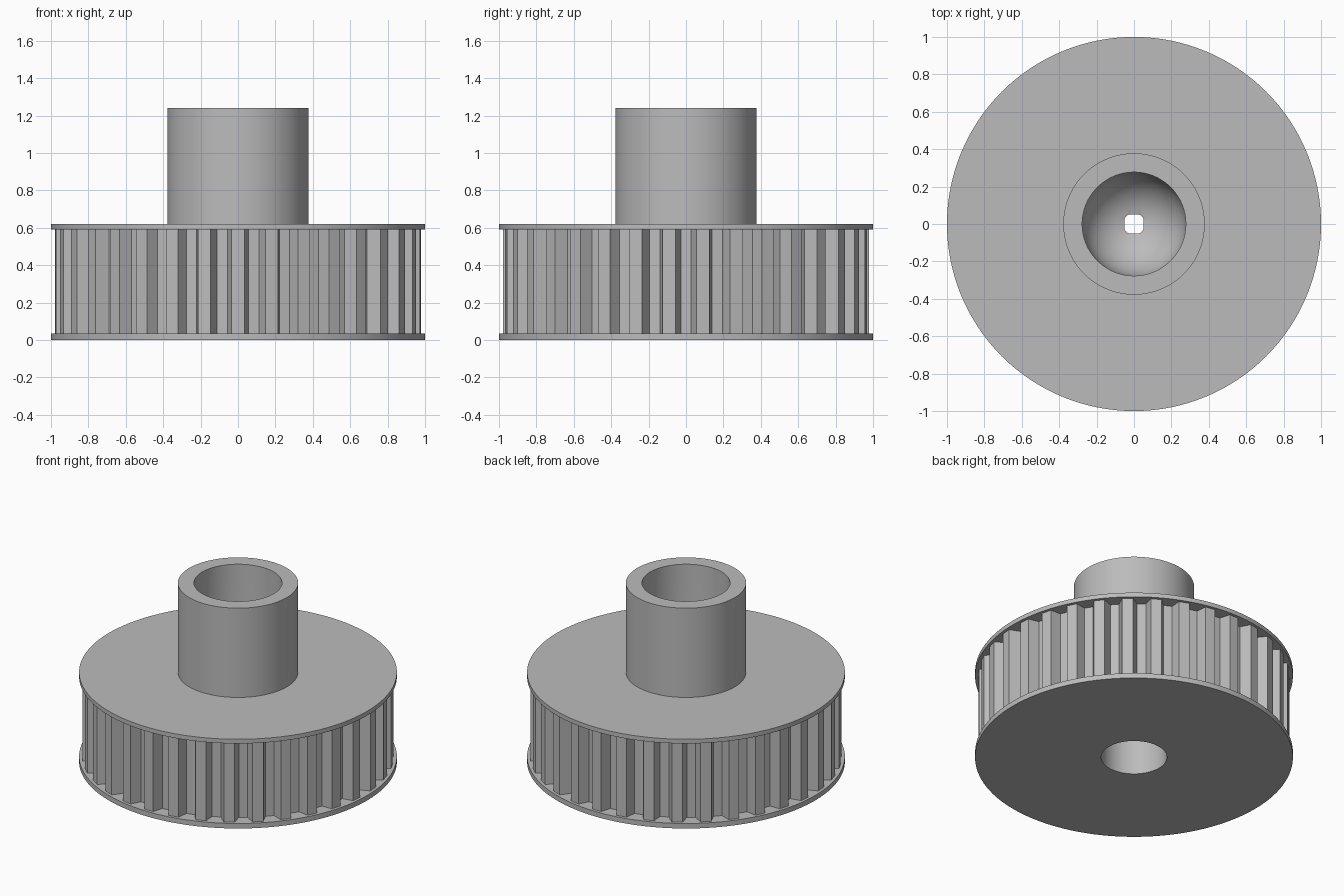
import bpy, bmesh, math

cube = bpy.data.objects.get("Cube")
if cube:
    bpy.data.objects.remove(cube, do_unlink=True)

GREY = (0.5, 0.5, 0.5, 1)
metal = bpy.data.materials.new("plain grey")
metal.use_nodes = True
metal.diffuse_color = GREY
metal.node_tree.nodes["Principled BSDF"].inputs["Base Color"].default_value = GREY

SEGMENTS = 128
TEETH = 34
FLANGE_R, HUB_R, BORE_R, LOWER_R = 1.0, 0.378, 0.277, 0.207
TIP_R, ROOT_R, CORE_R = 0.98, 0.91, 0.8
LOW_TOP, HIGH_BOTTOM, HIGH_TOP, HUB_TOP = 0.035, 0.59, 0.62, 1.24
CUP_Z, LOWER_DEPTH, SQUARE = 0.68, 0.32, 0.05


def finish(name, bm):
    bmesh.ops.recalc_face_normals(bm, faces=bm.faces)
    mesh = bpy.data.meshes.new(name)
    bm.to_mesh(mesh)
    bm.free()
    mesh.materials.append(metal)
    obj = bpy.data.objects.new(name, mesh)
    bpy.context.collection.objects.link(obj)
    bpy.ops.object.select_all(action="DESELECT")
    obj.select_set(True)
    bpy.context.view_layer.objects.active = obj
    bpy.ops.object.shade_smooth_by_angle(angle=math.radians(20))
    return obj


def ring(bm, radius, z, square=False):
    verts = []
    for i in range(SEGMENTS):
        a = math.tau * i / SEGMENTS
        c, s = math.cos(a), math.sin(a)
        r = radius / max(abs(c), abs(s)) if square else radius
        verts.append(bm.verts.new((r * c, r * s, z)))
    return verts


def bridge(bm, loops):
    """Join each closed loop to the next, and the last to the first."""
    for a, b in zip(loops, loops[1:] + loops[:1]):
        n = len(a)
        for i in range(n):
            j = (i + 1) % n
            bm.faces.new((a[i], a[j], b[j], b[i]))


# Body: two flanges, hub, round-bottomed upper bore, square hole, lower bore
profile = [(LOWER_R, 0), (FLANGE_R, 0), (FLANGE_R, LOW_TOP), (CORE_R, LOW_TOP),
           (CORE_R, HIGH_BOTTOM), (FLANGE_R, HIGH_BOTTOM), (FLANGE_R, HIGH_TOP),
           (HUB_R, HIGH_TOP), (HUB_R, HUB_TOP), (BORE_R, HUB_TOP)]
STEPS = 14
for k in range(STEPS):
    t = math.radians(78) * k / (STEPS - 1)
    profile.append((BORE_R * math.cos(t), CUP_Z - BORE_R * math.sin(t)))

bm = bmesh.new()
loops = [ring(bm, r, z) for r, z in profile]
cup_floor = CUP_Z - BORE_R * 0.985
loops.append(ring(bm, SQUARE, cup_floor, square=True))
loops.append(ring(bm, SQUARE, LOWER_DEPTH, square=True))
loops.append(ring(bm, LOWER_R, LOWER_DEPTH))
bridge(bm, loops)
finish("pulley_body", bm)

# Toothed rim between the flanges, one tooth centred on the front
outline = []
for i in range(TEETH):
    middle = -math.pi / 2 + math.tau * i / TEETH
    for r, offset in ((ROOT_R, -0.062), (TIP_R, -0.035), (TIP_R, 0.035), (ROOT_R, 0.062)):
        outline.append((r, middle + offset))

bm = bmesh.new()


def rim_loop(z, inner=False):
    return [bm.verts.new(((CORE_R if inner else r) * math.cos(a),
                          (CORE_R if inner else r) * math.sin(a), z)) for r, a in outline]


bridge(bm, [rim_loop(LOW_TOP, True), rim_loop(LOW_TOP),
            rim_loop(HIGH_BOTTOM), rim_loop(HIGH_BOTTOM, True)])
finish("toothed_rim", bm)
